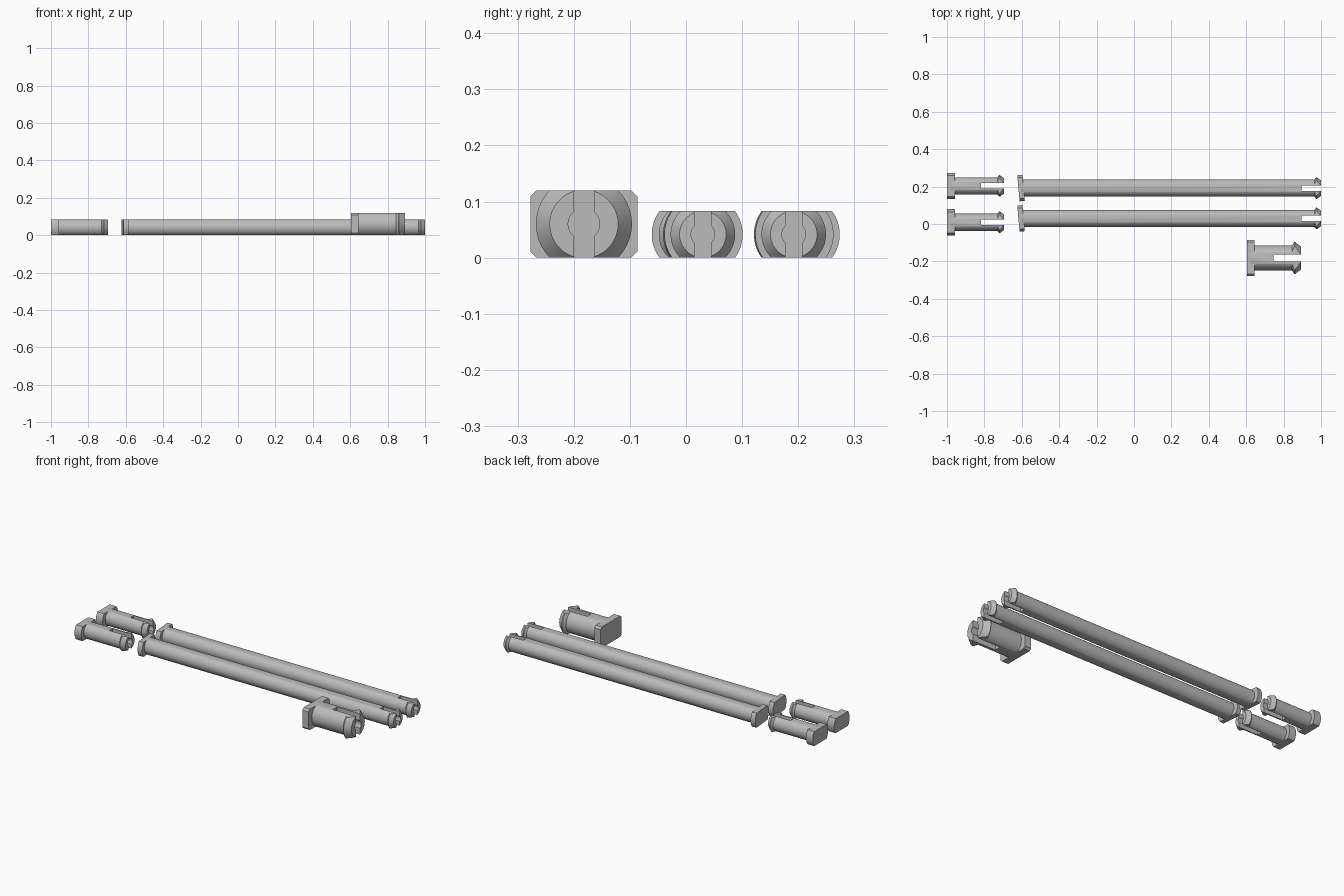
import bpy, bmesh, math
from mathutils import Matrix, Vector

old = bpy.data.objects.get("Cube")
if old:
    bpy.data.objects.remove(old)

grey = bpy.data.materials.new("plain grey")
grey.use_nodes = True
COLOUR = (0.5, 0.5, 0.5, 1)
grey.diffuse_color = COLOUR
grey.node_tree.nodes["Principled BSDF"].inputs["Base Color"].default_value = COLOUR


def make_object(name, bm):
    bmesh.ops.recalc_face_normals(bm, faces=bm.faces)
    mesh = bpy.data.meshes.new(name)
    bm.to_mesh(mesh)
    bm.free()
    mesh.materials.append(grey)
    obj = bpy.data.objects.new(name, mesh)
    bpy.context.collection.objects.link(obj)
    return obj


def lathe(name, profile, steps=64):
    """Solid of revolution about the x axis from (x, radius) pairs."""
    bm = bmesh.new()
    rings = [[bm.verts.new((x, r * math.cos(2 * math.pi * (i + .5) / steps),
                            r * math.sin(2 * math.pi * (i + .5) / steps)))
              for i in range(steps)] for x, r in profile]
    for a, b in zip(rings, rings[1:]):
        for i in range(steps):
            j = (i + 1) % steps
            bm.faces.new((a[i], a[j], b[j], b[i]))
    bm.faces.new(rings[0])
    bm.faces.new(rings[-1])
    return make_object(name, bm)


def box(name, x0, x1, half_y, half_z, chamfer=0):
    """Block along x, with optional chamfered long edges."""
    bm = bmesh.new()
    bmesh.ops.create_cube(bm, size=1)
    bmesh.ops.scale(bm, vec=(x1 - x0, 2 * half_y, 2 * half_z), verts=bm.verts)
    bmesh.ops.translate(bm, vec=((x0 + x1) / 2, 0, 0), verts=bm.verts)
    if chamfer:
        edges = [e for e in bm.edges if abs(e.verts[0].co.x - e.verts[1].co.x) > 1e-4]
        bmesh.ops.bevel(bm, geom=edges, offset=chamfer, segments=1, affect='EDGES')
    return make_object(name, bm)


def cut(obj, cutter, operation):
    """Apply a boolean and discard the cutter."""
    mod = obj.modifiers.new("cut", 'BOOLEAN')
    mod.object, mod.operation, mod.solver = cutter, operation, 'EXACT'
    evaluated = obj.evaluated_get(bpy.context.evaluated_depsgraph_get())
    mesh = bpy.data.meshes.new_from_object(evaluated)
    obj.modifiers.clear()
    obj.data = mesh
    bpy.data.objects.remove(cutter)


def finish(obj, y, z):
    obj.data.transform(Matrix.Translation(Vector((0, y, z))))
    bpy.ops.object.select_all(action='DESELECT')
    obj.select_set(True)
    bpy.context.view_layer.objects.active = obj
    bpy.ops.object.shade_smooth_by_angle(angle=math.radians(30))


def make_pin(name, y, start, neck, slot, barb, tip, half, radii, gap, head_half,
             square=False, tilt=0):
    shaft_r, barb_r, tip_r, bore_r = radii
    peak = barb + (tip - barb) * 0.25

    # Split shaft with a barbed end, flattened above and below
    shaft = lathe(name + "_shaft", [((start + neck) / 2, shaft_r), (barb, shaft_r),
                                    (peak, barb_r), (peak + 0.004, barb_r), (tip, tip_r)])
    cut(shaft, box("slab", -2, 2, 1, half), 'INTERSECT')
    cut(shaft, box("slot", slot, 2, gap, 1), 'DIFFERENCE')
    cut(shaft, lathe("bore", [(slot, bore_r), (2, bore_r)]), 'DIFFERENCE')
    finish(shaft, y, half)

    # Head plate
    if square:
        head = box(name + "_head", start, neck, head_half, half, 0.011)
    else:
        head = lathe(name + "_head", [(start, head_half), (neck, head_half)])
        cut(head, box("slab", -2, 2, 1, half), 'INTERSECT')
    pivot = Matrix.Translation(Vector(((start + neck) / 2, 0, 0)))
    head.data.transform(pivot @ Matrix.Rotation(tilt, 4, 'Z') @ pivot.inverted())
    finish(head, y, half)


SMALL = dict(half=0.0415, radii=(0.046, 0.0575, 0.0415, 0.021), gap=0.0145, head_half=0.07)

for side, y_short, y_long in (("front", 0.009, 0.030), ("back", 0.204, 0.192)):
    make_pin(side + "_short_pin", y_short, -1, -0.957, -0.818, -0.73, -0.695, **SMALL)
    make_pin(side + "_long_pin", y_long, -0.618, -0.59, 0.895, 0.965, 1,
             tilt=math.radians(5), **SMALL)

make_pin("wide_pin", -0.182, 0.605, 0.645, 0.745, 0.845, 0.893, 0.06,
         (0.0675, 0.0855, 0.061, 0.028), 0.018, 0.0955, square=True)
